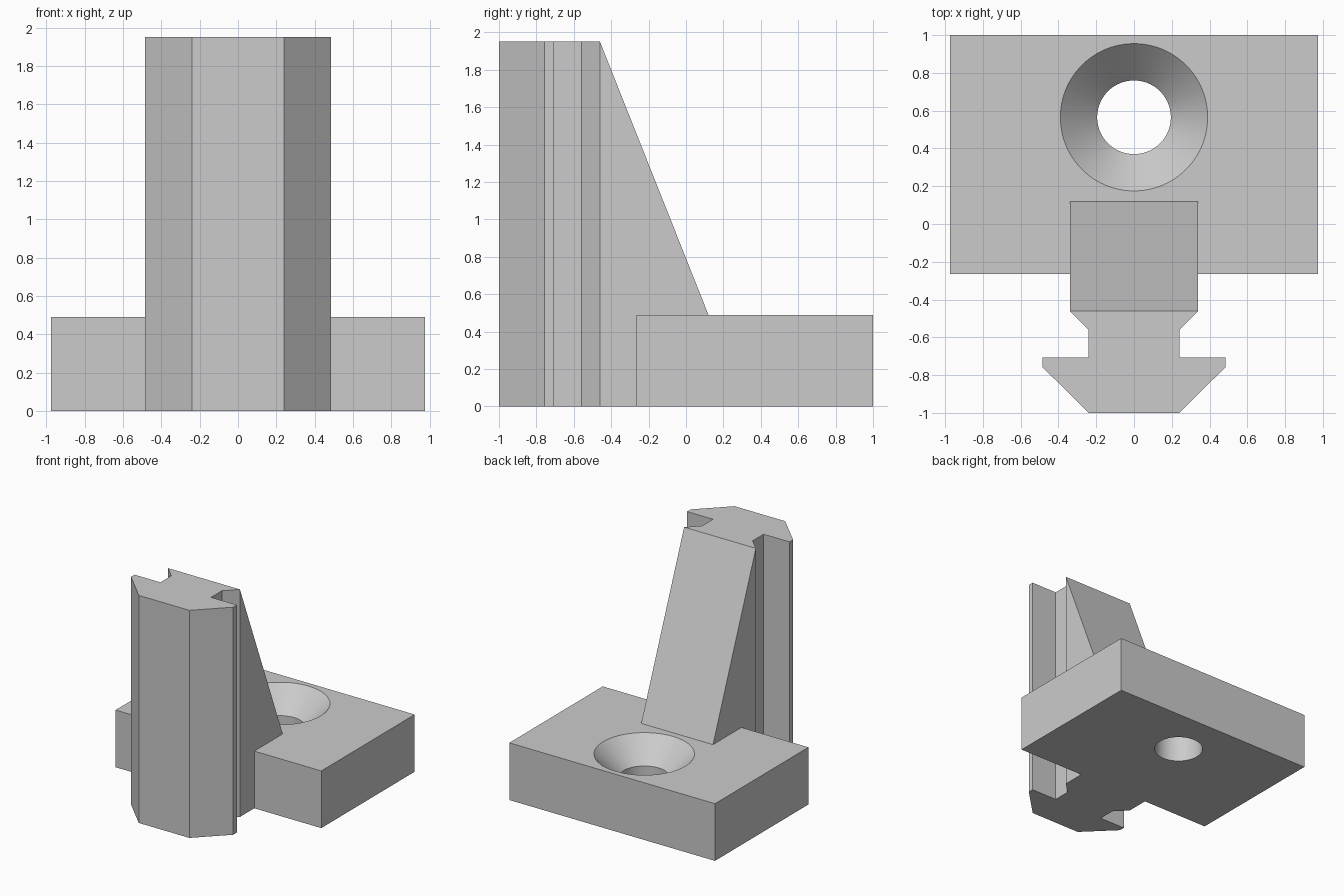
import bpy, bmesh
from math import radians
from mathutils import Vector

cube = bpy.data.objects.get("Cube")
if cube:
    bpy.data.objects.remove(cube, do_unlink=True)

HEIGHT = 1.95
PLATE_H = 0.49
PLATE_FRONT = -0.265
RAIL_BACK = -0.46
WEB_X = 0.34

grey = bpy.data.materials.new("plain grey")
grey.use_nodes = True
colour = (0.6, 0.6, 0.6, 1)
grey.diffuse_color = colour
grey.node_tree.nodes["Principled BSDF"].inputs["Base Color"].default_value = colour


def add_object(name, bm):
    bmesh.ops.recalc_face_normals(bm, faces=bm.faces)
    mesh = bpy.data.meshes.new(name)
    bm.to_mesh(mesh)
    bm.free()
    mesh.materials.append(grey)
    obj = bpy.data.objects.new(name, mesh)
    bpy.context.collection.objects.link(obj)
    return obj


def prism(name, outline, direction):
    """Extrude a closed outline of 3D points along a direction."""
    bm = bmesh.new()
    face = bm.faces.new([bm.verts.new(p) for p in outline])
    ext = bmesh.ops.extrude_face_region(bm, geom=[face], use_keep_orig=True)
    moved = [g for g in ext["geom"] if isinstance(g, bmesh.types.BMVert)]
    bmesh.ops.translate(bm, verts=moved, vec=Vector(direction))
    return add_object(name, bm)


# Upright rail: mirrored plan profile with a slot down each side
half = [(0.24, -1), (0.485, -0.757), (0.485, -0.708), (0.24, -0.708),
        (0.24, -0.56), (WEB_X, RAIL_BACK)]
plan = half + [(-x, y) for x, y in reversed(half)]
prism("slotted_rail", [(x, y, 0) for x, y in plan], (0, 0, HEIGHT))

# Sloping web joining the rail to the plate
side = [(RAIL_BACK, 0), (PLATE_FRONT, 0), (PLATE_FRONT, PLATE_H),
        (0.12, PLATE_H), (RAIL_BACK, HEIGHT)]
prism("sloping_web", [(-WEB_X, y, z) for y, z in side], (2 * WEB_X, 0, 0))

# Mounting plate
px = 0.975
corners = [(-px, PLATE_FRONT, 0), (px, PLATE_FRONT, 0), (px, 1, 0), (-px, 1, 0)]
plate = prism("mounting_plate", corners, (0, 0, PLATE_H))

# Countersunk screw hole, cut with a turned profile
bm = bmesh.new()
r, centre, over = 0.195, Vector((0, 0.565, 0)), 0.1
profile = [(0, -over), (r, -over), (r, PLATE_H - r),
           (2 * r + over, PLATE_H + over), (0, PLATE_H + over)]
verts = [bm.verts.new(centre + Vector((x, 0, z))) for x, z in profile]
edges = [bm.edges.new(pair) for pair in zip(verts, verts[1:])]
bmesh.ops.spin(bm, geom=verts + edges, cent=centre, axis=(0, 0, 1),
               angle=radians(360), steps=96, use_merge=True)
bmesh.ops.remove_doubles(bm, verts=bm.verts, dist=0.0001)
cutter = add_object("hole_cutter", bm)
cutter.hide_render = True
cutter.hide_viewport = True

cut = plate.modifiers.new("screw hole", "BOOLEAN")
cut.operation = "DIFFERENCE"
cut.solver = "EXACT"
cut.object = cutter
bpy.context.view_layer.update()

# Apply the cut so the bore can be smoothed, then drop the cutter
bpy.ops.object.select_all(action="DESELECT")
plate.select_set(True)
bpy.context.view_layer.objects.active = plate
bpy.ops.object.modifier_apply(modifier=cut.name)
bpy.data.objects.remove(cutter, do_unlink=True)
bpy.ops.object.shade_smooth_by_angle(angle=radians(30))
